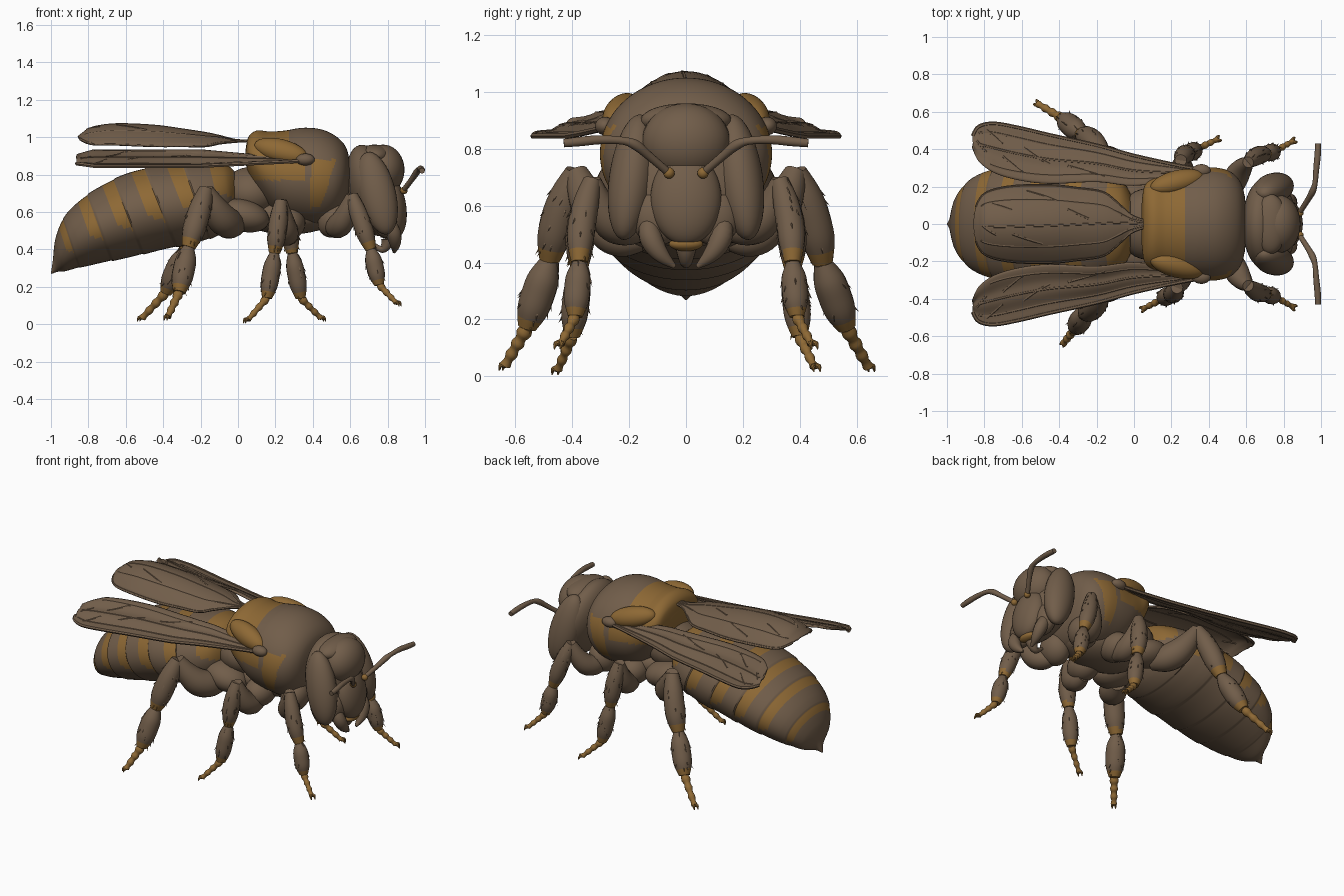
import bpy, bmesh, math, random
from mathutils import Vector, Matrix, Euler

if "Cube" in bpy.data.objects:
    bpy.data.objects.remove(bpy.data.objects["Cube"])

random.seed(4)


def material(name, rgb):
    m = bpy.data.materials.new(name)
    m.diffuse_color = (*rgb, 1)
    m.use_nodes = True
    m.node_tree.nodes["Principled BSDF"].inputs["Base Color"].default_value = m.diffuse_color
    return m


MATS = [material("dark brown", (0.165, 0.11, 0.068)), material("amber", (0.27, 0.14, 0.035))]


def finish(name, bm, rule=None, angle=40):
    """Turn a bmesh into a smooth object; rule(centre) gives the colour index."""
    bmesh.ops.recalc_face_normals(bm, faces=bm.faces)
    for f in bm.faces:
        f.smooth = True
        if rule:
            f.material_index = int(rule(f.calc_center_median()))
    me = bpy.data.meshes.new(name)
    bm.to_mesh(me)
    bm.free()
    ob = bpy.data.objects.new(name, me)
    bpy.context.collection.objects.link(ob)
    for m in MATS:
        me.materials.append(m)
    bpy.context.view_layer.objects.active = ob
    ob.select_set(True)
    bpy.ops.object.shade_smooth_by_angle(angle=math.radians(angle))
    ob.select_set(False)
    return ob


def spline(keys, n):
    """Catmull-Rom samples through tuples of any length, n steps per span."""
    out = []
    for i in range(len(keys) - 1):
        k = [keys[max(0, min(len(keys) - 1, i + d))] for d in (-1, 0, 1, 2)]
        for j in range(n):
            t = j / n
            out.append(tuple(b + 0.5 * t * (c - a + t * (2 * a - 5 * b + 4 * c - d + t * (3 * (b - c) + d - a)))
                             for a, b, c, d in zip(*k)))
    return out + [tuple(keys[-1])]


def skin(bm, rings, closed=True):
    vs = [[bm.verts.new(p) for p in r] for r in rings]
    for a, b in zip(vs, vs[1:]):
        for i in range(len(a) if closed else len(a) - 1):
            j = (i + 1) % len(a)
            bm.faces.new((a[i], a[j], b[j], b[i]))
    if closed:
        bm.faces.new(vs[0])
        bm.faces.new(vs[-1])


def tube(name, pts, rule=None, n=5, seg=14, flat=1.0, hairs=0, bm=None):
    """Round limb through (x, y, z, radius) points."""
    done = bm is None
    bm = bm or bmesh.new()
    s = spline(pts, n)
    rings = []
    for i, p in enumerate(s):
        c = Vector(p[:3])
        d = Vector(s[min(i + 1, len(s) - 1)][:3]) - Vector(s[max(i - 1, 0)][:3])
        q = d.to_track_quat('Z', 'Y')
        rings.append([c + q @ Vector((p[3] * math.cos(a), p[3] * flat * math.sin(a), 0))
                      for a in (math.tau * k / seg for k in range(seg))])
    skin(bm, rings)
    # short bristles pointing down the limb
    for _ in range(hairs):
        i = random.randrange(1, len(s) - 1)
        v = random.choice(rings[i])
        d = (v - Vector(s[i][:3])).normalized() * 0.5 + (Vector(s[i + 1][:3]) - Vector(s[i][:3])).normalized()
        m = Matrix.Translation(v) @ d.to_track_quat('Z', 'Y').to_matrix().to_4x4()
        bmesh.ops.create_cone(bm, segments=4, radius1=0.006, radius2=0, depth=0.04, matrix=m)
    return finish(name, bm, rule) if done else None


def blob(name, c, r, rot=(0, 0, 0), rule=None):
    bm = bmesh.new()
    m = Matrix.LocRotScale(Vector(c), Euler([math.radians(a) for a in rot]), Vector(r))
    bmesh.ops.create_uvsphere(bm, u_segments=32, v_segments=20, radius=1, matrix=m)
    return finish(name, bm, rule)


# abdomen: tilted oval rings (top x, top z, bottom x, bottom z, half width)
keys = [(0.0, .80, .02, .66, .08), (-.08, .86, -.03, .54, .22), (-.25, .87, -.12, .47, .30),
        (-.42, .85, -.25, .43, .325), (-.58, .81, -.42, .395, .325), (-.72, .745, -.57, .36, .315),
        (-.84, .665, -.72, .33, .285), (-.93, .57, -.84, .305, .225), (-.975, .46, -.92, .285, .145),
        (-.99, .34, -.965, .28, .04), (-1.0, .275, -.998, .268, .004)]
# amber front band of each plate, as (start, end) along the rings
BANDS = [(.5, 1.5), (2.3, 2.8), (3.5, 3.95), (4.6, 5.05), (5.7, 6.15), (7.1, 7.5)]
N = 20
bm = bmesh.new()
rings = []
for i, (tx, tz, bx, bz, w) in enumerate(spline(keys, N)):
    u = i / N
    prev = max([b[0] for b in BANDS if b[0] <= u], default=0)
    k = 0.99 + 0.022 * min(1, u - prev)                # overlapping segment plates
    c, h = Vector(((tx + bx) / 2, 0, (tz + bz) / 2)), Vector(((tx - bx) / 2, 0, (tz - bz) / 2))
    rings.append([c + k * (h * math.sin(a) + Vector((0, w * math.cos(a), 0)))
                  for a in (math.tau * j / 48 for j in range(48))])
skin(bm, rings)
ob = finish("abdomen", bm)
for p in ob.data.polygons:
    r, j = divmod(p.index, 48)
    u = (r + .5) / N
    p.material_index = int(any(a < u < b and math.sin(math.tau * (j + .5) / 48) > -.35 + .5 * (u - a)
                               for a, b in BANDS))

# thorax: oval rings along x (x, top, bottom, half width)
keys = [(.04, .93, .87, .10), (.055, 1.0, .80, .20), (.10, 1.035, .70, .245), (.17, 1.03, .61, .265),
        (.25, 1.035, .55, .285), (.35, 1.05, .525, .30), (.45, 1.04, .52, .30), (.53, 1.0, .56, .27),
        (.58, .94, .64, .20), (.60, .85, .75, .08)]
bm = bmesh.new()
skin(bm, [[(x, w * math.cos(a), (t + b) / 2 + (t - b) / 2 * math.sin(a))
           for a in (math.tau * j / 80 for j in range(80))] for x, t, b, w in spline(keys, 12)])


def thorax_colour(c):
    saddle = c.z > 0.77 and c.x < (0.27 if abs(c.y) < .2 else .27 + (abs(c.y) - .2) * .9)
    flank = abs(c.y) > .15 and .62 < c.z < .88 and .38 + (c.z - .62) * .05 < c.x < .44 + (c.z - .62) * .33
    return saddle or flank


finish("thorax", bm, thorax_colour)
blob("waist", (.07, 0, .70), (.16, .19, .14))
blob("thorax_underside", (.27, 0, .58), (.26, .17, .10))

# head
blob("head_shell", (.71, 0, .715), (.12, .25, .25), (0, -14, 0))
blob("forehead", (.775, 0, .825), (.115, .155, .135))
blob("brow", (.73, 0, .90), (.09, .16, .06))
blob("face_plate", (.825, 0, .625), (.075, .125, .165), (0, -8, 0))
blob("upper_lip", (.835, 0, .465), (.035, .06, .025), rule=lambda c: True)
tube("tongue", [(.80, 0, .50, .05), (.80, 0, .44, .035), (.77, 0, .40, .02), (.72, 0, .43, .01)])
blob("neck", (.60, 0, .77), (.08, .12, .12))

# forewing stations (x, inner y, outer y)
FORE = [(.40, .25, .285), (.25, .235, .31), (.0, .205, .365), (-.2, .225, .42), (-.45, .215, .475),
        (-.62, .235, .515), (-.75, .275, .537), (-.83, .335, .52), (-.862, .40, .47)]
# hindwing stations (x, half width, ridge height, edge drop)
HIND = [(.05, .02, .98, .0), (-.02, .05, .985, .01), (-.1, .125, 1.005, .04), (-.17, .175, 1.02, .07),
        (-.3, .195, 1.04, .09), (-.45, .21, 1.06, .11), (-.65, .205, 1.068, .11), (-.78, .175, 1.05, .09),
        (-.83, .125, 1.02, .04), (-.855, .05, 1.0, .0)]


def wing(name, s, rows, point, veins, crossings, lo=0):
    bm = bmesh.new()
    skin(bm, [[point(r, lo + (1 - lo) * v / 20, s) for v in range(21)] for r in rows], closed=False)
    mod = finish(name, bm).modifiers.new("thickness", 'SOLIDIFY')
    mod.thickness, mod.offset = 0.010, 0
    vb = bmesh.new()
    for v0, v1, end, rad in veins:      # raised veins running outward
        rr = rows[:int(len(rows) * end)]
        tube("", [(*point(r, v0 + (v1 - v0) * i / len(rr), s), rad) for i, r in enumerate(rr)], n=1, seg=6, bm=vb)
    for i, v in crossings:              # slanting cross veins
        tube("", [(*point(rows[min(i + k, len(rows) - 1)], v + .06 * k, s), .008) for k in range(5)],
             n=1, seg=6, bm=vb)
    finish(name + "_veins", vb)


def fore_point(r, v, s):
    x, a, b = r
    k = min(1, max(0, (.4 - x) / .6)) * min(1, (x + .97) / .2)
    return Vector((x, s * (a + (b - a) * v), .875 + k * (.055 - .09 * v) + .005 * math.sin(v * 14) * k))


def hind_point(r, v, s):
    x, w, z, d = r
    return Vector((x, s * w * v, z - d * v * v))


def leg(name, s, hip, knee, joint, ankle, toe, fat=1.0):
    """Thigh, shin, broad foot segment, jointed toes and two claws."""
    P = [Vector((x, s * y, z)) for x, y, z in (hip, knee, joint, ankle, toe)]

    def part(label, a, b, radii, bow=Vector(), rule=None, hairs=0, flat=1.0, n=5):
        m = len(radii) - 1
        tube(name + label, [(*(a.lerp(b, i / m) + bow * math.sin(math.pi * i / m)), r * fat)
                            for i, r in enumerate(radii)], rule, n, 14, flat, hairs)

    def tip(a, b, lo):
        return lambda c: (c - a).dot(b - a) > lo * (b - a).length_squared

    part("_thigh", P[0], P[1], (.045, .072, .075, .06, .035), Vector((0, s * .03, -.06)))
    part("_shin", P[1], P[2], (.036, .052, .057, .054, .034), Vector((0, s * .012, 0)),
         tip(P[1], P[2], .88), 16)
    part("_foot", P[2], P[3], (.028, .05, .054, .05, .03), rule=tip(P[2], P[3], .88), hairs=16)
    part("_toes", P[3], P[4], (.020, .025, .017, .022, .015, .020, .014, .018), rule=lambda c: True, n=3)
    d = (P[4] - P[3]).normalized()
    d.z = 0
    side = Vector((-d.y, d.x, 0))
    for k in (-1, 1):
        q = P[4] + side * .016 * k
        tube(name + "_claw", [(*P[4], .012), (*(q + d * .022), .009),
                              (*(q + d * .035 - Vector((0, 0, .02))), .002)], lambda c: True, 3, 8)


wing("folded_hindwings", 1, spline(HIND, 5), hind_point,
     [(-.97, -.97, .95, .008), (.97, .97, .95, .008), (.5, .65, .85, .008), (-.5, -.6, .85, .008), (.1, -.1, .8, .008)],
     [(18, .15), (26, -.5), (30, .35), (24, .6), (33, -.3)], -1)

for s, side in ((1, "left"), (-1, "right")):
    blob(side + "_eye", (.745, s * .19, .70), (.098, .08, .228), (s * 8, -14, 0))
    blob(side + "_cheek", (.79, s * .10, .56), (.06, .09, .10))
    tube(side + "_jaw", [(.80, s * .13, .56, .03), (.83, s * .125, .49, .04), (.84, s * .09, .43, .03),
                         (.835, s * .04, .385, .008)])
    blob(side + "_antenna_socket", (.887, s * .06, .715), (.02, .02, .02), rule=lambda c: True)
    tube(side + "_antenna", [(.885, s * .06, .715, .014), (.93, s * .13, .775, .015), (.955, s * .175, .812, .018),
                             (.968, s * .22, .828, .014), (.975, s * .30, .832, .016), (.982, s * .37, .826, .017),
                             (.984, s * .43, .82, .015)])
    # amber shoulder swelling above the wing root
    blob(side + "_shoulder", (.23, s * .225, .925), (.15, .06, .065), (s * 35, 14, s * 14), lambda c: True)
    blob(side + "_wing_hinge", (.36, s * .285, .88), (.05, .035, .032))
    wing(side + "_forewing", s, spline(FORE, 5), fore_point,
         [(1, 1, 1, .011), (.75, .82, .9, .008), (.5, .5, .92, .008), (.25, .12, .8, .008)],
         [(14, .15), (20, .4), (24, .15), (28, .62), (32, .35)])
    # hip joints under the thorax
    blob(side + "_front_hip", (.51, s * .13, .56), (.08, .10, .10), (0, 25, 0))
    blob(side + "_middle_hip", (.27, s * .15, .54), (.09, .11, .09))
    blob(side + "_hind_hip", (.03, s * .16, .58), (.14, .11, .085), (0, 15, 0))
    leg(side + "_front_leg", s, (.50, .14, .52), (.61, .33, .69), (.71, .375, .40), (.755, .39, .21),
        (.845, .44, .115), .86)
    # the middle and hind pairs are caught mid-stride
    if s > 0:
        leg("left_middle_leg", s, (.27, .15, .48), (.25, .34, .66), (.29, .375, .38), (.335, .40, .14), (.44, .45, .035), .9)
        leg("left_hind_leg", s, (.0, .16, .53), (-.17, .385, .72), (-.28, .48, .40), (-.385, .565, .17), (-.51, .64, .035), 1.1)
    else:
        leg("right_middle_leg", s, (.27, .15, .48), (.23, .34, .66), (.195, .375, .38), (.155, .40, .14), (.055, .45, .025), .9)
        leg("right_hind_leg", s, (.0, .16, .53), (-.17, .385, .72), (-.265, .48, .41), (-.315, .56, .17), (-.375, .635, .04), 1.1)
